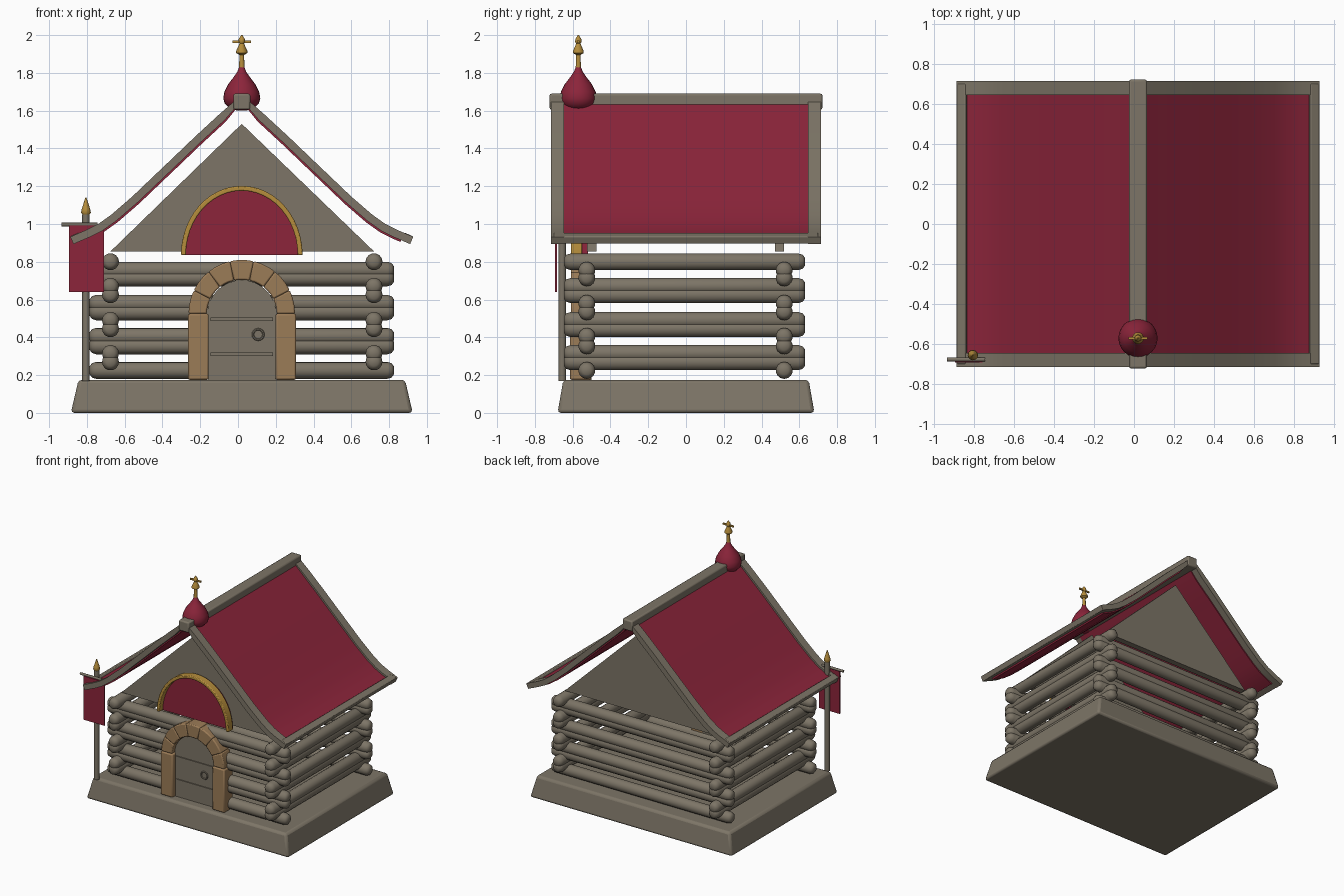
import bpy, bmesh, math
from mathutils import Vector, Matrix

if "Cube" in bpy.data.objects:
    bpy.data.objects.remove(bpy.data.objects["Cube"])

CX = 0.02  # centre line of the house


def material(name, rgb):
    m = bpy.data.materials.new(name)
    m.diffuse_color = (*rgb, 1)
    m.use_nodes = True
    m.node_tree.nodes["Principled BSDF"].inputs["Base Color"].default_value = m.diffuse_color
    return m


WOOD = material("weathered wood", (0.205, 0.178, 0.135))
RED = material("deep red", (0.262, 0.018, 0.043))
GOLD = material("gold", (0.47, 0.27, 0.045))
TAN = material("tan stone", (0.33, 0.20, 0.095))


def finish(name, bm, mat, bevel=0.0, smooth=35, segments=2):
    bmesh.ops.recalc_face_normals(bm, faces=bm.faces)
    me = bpy.data.meshes.new(name)
    bm.to_mesh(me)
    bm.free()
    me.materials.append(mat)
    for p in me.polygons:
        p.use_smooth = True
    me.set_sharp_from_angle(angle=math.radians(smooth))
    ob = bpy.data.objects.new(name, me)
    bpy.context.collection.objects.link(ob)
    if bevel:
        b = ob.modifiers.new("bevel", 'BEVEL')
        b.width, b.segments, b.limit_method = bevel, segments, 'ANGLE'
    return ob


def box(name, x0, x1, y0, y1, z0, z1, mat, bevel=0.0):
    bm = bmesh.new()
    size = Matrix.Diagonal((x1 - x0, y1 - y0, z1 - z0, 1))
    mid = Matrix.Translation(((x0 + x1) / 2, (y0 + y1) / 2, (z0 + z1) / 2))
    bmesh.ops.create_cube(bm, size=1, matrix=mid @ size)
    return finish(name, bm, mat, bevel)


def prism(name, pts, y0, y1, mat, bevel=0.0):
    """Extrude an outline in the x-z plane from y0 to y1."""
    bm = bmesh.new()
    a = [bm.verts.new((x, y0, z)) for x, z in pts]
    b = [bm.verts.new((x, y1, z)) for x, z in pts]
    bm.faces.new(a)
    bm.faces.new(b[::-1])
    for i in range(len(pts)):
        j = (i + 1) % len(pts)
        bm.faces.new((a[i], b[i], b[j], a[j]))
    return finish(name, bm, mat, bevel)


def lathe(name, profile, mat, matrix, sides=16):
    """Revolve (radius, height) points around the local z axis."""
    bm = bmesh.new()
    rings = []
    for r, h in profile:
        rings.append([bm.verts.new((r * math.cos(2 * math.pi * k / sides),
                                    r * math.sin(2 * math.pi * k / sides), h))
                      for k in range(sides)])
    for a, b in zip(rings, rings[1:]):
        for k in range(sides):
            n = (k + 1) % sides
            bm.faces.new((a[k], a[n], b[n], b[k]))
    bm.faces.new(rings[0][::-1])
    bm.faces.new(rings[-1])
    bmesh.ops.transform(bm, matrix=matrix, verts=bm.verts)
    return finish(name, bm, mat, smooth=50)


def at(x, y, z):
    return Matrix.Translation((x, y, z))


# Stone base, tapering toward the top
bm = bmesh.new()
bmesh.ops.create_cube(bm, size=1, matrix=at(CX, 0, 0.0875) @ Matrix.Diagonal((1.81, 1.36, 0.175, 1)))
for v in bm.verts:
    if v.co.z > 0.1:
        v.co.x = CX + (v.co.x - CX) * 0.955
        v.co.y *= 0.955
finish("base", bm, WOOD, 0.018)

# Log walls: paired logs with rounded ends, the two directions interlocking
R = 0.045


def log(name, length, matrix):
    h = length / 2
    lathe(name, [(0.022, -h), (0.038, -h + 0.012), (R, -h + 0.035),
                 (R, h - 0.035), (0.038, h - 0.012), (0.022, h)], WOOD, matrix, 14)


ALONG_X = Matrix.Rotation(math.pi / 2, 4, 'Y')
ALONG_Y = Matrix.Rotation(math.pi / 2, 4, 'X')
for z in (0.225, 0.355, 0.405, 0.535, 0.58, 0.715, 0.755):
    for y in (-0.525, 0.52):
        log("cross_log", 1.61, at(CX, y, z) @ ALONG_X)
for z in (0.27, 0.315, 0.445, 0.49, 0.625, 0.67, 0.80):
    for x in (-0.675, 0.72):
        log("side_log", 1.275, at(x, -0.008, z) @ ALONG_Y)

# Gable walls
for y in (-0.525, 0.47):
    prism("gable", [(-0.675, 0.855), (0.72, 0.855), (CX, 1.53)], y, y + 0.05, WOOD)


def arc(cx, cz, rx, rz, a0, a1, n):
    return [(cx + rx * math.cos(a0 + (a1 - a0) * i / n),
             cz + rz * math.sin(a0 + (a1 - a0) * i / n)) for i in range(n + 1)]


# Half-round panel with gilded rim
prism("gable_panel", arc(CX, 0.835, 0.30, 0.345, 0, math.pi, 24), -0.565, -0.52, RED)
prism("gable_rim", arc(CX, 0.835, 0.322, 0.367, 0, math.pi, 24)
      + arc(CX, 0.835, 0.296, 0.341, math.pi, 0, 24), -0.61, -0.55, GOLD, 0.006)

# Door, straps and ring handle
prism("door", [(-0.16, 0.175), (0.205, 0.175)] + arc(CX, 0.52, 0.183, 0.183, 0, math.pi, 16),
      -0.575, -0.50, WOOD)
for z in (0.31, 0.495):
    box("door_strap", -0.145, 0.185, -0.583, -0.573, z - 0.009, z + 0.009, WOOD)
bm = bmesh.new()
N, M = 16, 6
g = [[bm.verts.new((0.107 + (0.028 + 0.006 * math.cos(2 * math.pi * j / M)) * math.cos(2 * math.pi * i / N),
                    -0.583 + 0.006 * math.sin(2 * math.pi * j / M),
                    0.415 + (0.028 + 0.006 * math.cos(2 * math.pi * j / M)) * math.sin(2 * math.pi * i / N)))
      for j in range(M)] for i in range(N)]
for i in range(N):
    for j in range(M):
        bm.faces.new((g[i][j], g[(i + 1) % N][j], g[(i + 1) % N][(j + 1) % M], g[i][(j + 1) % M]))
finish("door_ring", bm, WOOD)

# Door surround: two jambs and seven arch stones
for x in (-0.265, 0.198):
    box("door_jamb", x, x + 0.11, -0.615, -0.50, 0.175, 0.525, TAN, 0.01)
for i in range(7):
    a0, a1 = math.pi * i / 7, math.pi * (i + 1) / 7
    prism("arch_stone", arc(CX, 0.525, 0.282, 0.285, a0, a1, 3)
          + arc(CX, 0.525, 0.185, 0.18, a1, a0, 3), -0.61, -0.50, TAN, 0.008)

# Curved roof slopes: (distance from ridge, height) of the upper surface
SLOPE = [(0.0, 1.685), (0.12, 1.58), (0.25, 1.46), (0.37, 1.345), (0.47, 1.25), (0.58, 1.145),
         (0.69, 1.05), (0.76, 1.0), (0.82, 0.97), (0.86, 0.953), (0.908, 0.932)]


def slope_strip(name, first, last, top, bottom, y0, y1, mat, side, bevel=0.0):
    pts = [Vector(p) for p in SLOPE]
    up, low = [], []
    for i in range(first, last + 1):
        t = (pts[min(i + 1, len(pts) - 1)] - pts[max(i - 1, 0)]).normalized()
        n = Vector((-t.y, t.x))
        up.append(pts[i] + n * top)
        low.append(pts[i] + n * bottom)
    outline = [(CX + side * max(p.x, 0), p.y) for p in up + low[::-1]]
    prism(name, outline, y0, y1, mat, bevel)


for s in (-1, 1):
    slope_strip("roof_panel", 0, 9, -0.014, -0.052, -0.66, 0.66, RED, s)
    for y in (-0.715, 0.645):
        slope_strip("roof_edge_trim", 0, 10, 0.0, -0.042, y, y + 0.07, WOOD, s)
    slope_strip("eave_trim", 9, 10, 0.002, -0.042, -0.70, 0.70, WOOD, s, 0.006)
box("ridge_beam", CX - 0.045, CX + 0.045, -0.722, 0.722, 1.605, 1.69, WOOD, 0.01)

# Onion dome with spire
DY = -0.57
lathe("onion_dome", [(0.03, 1.602), (0.065, 1.612), (0.09, 1.637), (0.098, 1.665), (0.092, 1.70),
                     (0.072, 1.74), (0.045, 1.775), (0.024, 1.805), (0.012, 1.835)],
      RED, at(CX, DY, 0), 24)
lathe("spire", [(0.015, 1.82), (0.012, 1.895), (0.03, 1.905), (0.03, 1.915), (0.012, 1.955),
                (0.018, 1.965), (0.016, 1.98), (0.003, 2.0)], GOLD, at(CX, DY, 0), 10)
box("spire_bar", CX - 0.048, CX + 0.048, DY - 0.006, DY + 0.006, 1.959, 1.971, GOLD)

# Banner on its pole
PX, PY = -0.805, -0.655
lathe("banner_pole", [(0.02, 0.17), (0.02, 1.05)], WOOD, at(PX, PY, 0), 12)
lathe("pole_tip", [(0.014, 1.045), (0.026, 1.06), (0.022, 1.08), (0.003, 1.14)],
      GOLD, at(PX, PY, 0), 12)
lathe("banner_bar", [(0.01, -0.095), (0.01, 0.095)], WOOD, at(-0.84, -0.677, 0.997) @ ALONG_X, 8)
box("banner", -0.895, -0.71, -0.693, -0.682, 0.64, 0.992, RED)
